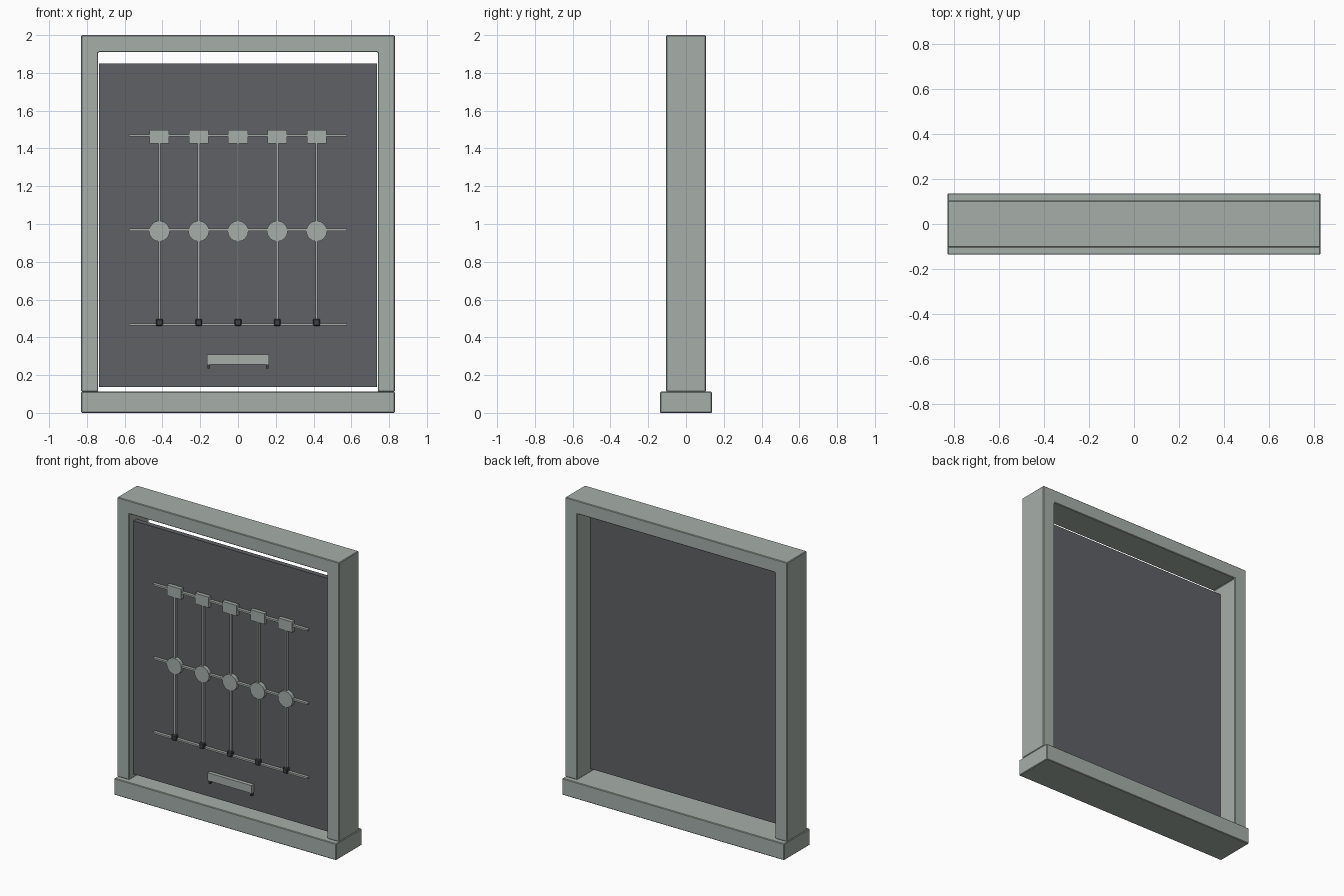
import bpy, bmesh, math
from mathutils import Matrix

cube = bpy.data.objects.get("Cube")
if cube:
    bpy.data.objects.remove(cube, do_unlink=True)


def material(name, r, g, b):
    m = bpy.data.materials.new(name)
    m.use_nodes = True
    m.diffuse_color = (r, g, b, 1)
    bsdf = next(n for n in m.node_tree.nodes if n.type == 'BSDF_PRINCIPLED')
    bsdf.inputs["Base Color"].default_value = (r, g, b, 1)
    bsdf.inputs["Roughness"].default_value = 0.7
    return m


PALE = material("pale grey green", 0.38, 0.43, 0.40)
DARK = material("slate grey", 0.115, 0.12, 0.13)
KNOB = material("charcoal", 0.05, 0.053, 0.056)


def finish(bm, name, mat, bevel=0):
    bmesh.ops.recalc_face_normals(bm, faces=bm.faces)
    mesh = bpy.data.meshes.new(name)
    bm.to_mesh(mesh)
    bm.free()
    mesh.materials.append(mat)
    ob = bpy.data.objects.new(name, mesh)
    bpy.context.collection.objects.link(ob)
    if bevel:
        mod = ob.modifiers.new("bevel", 'BEVEL')
        mod.width = bevel
        mod.segments = 1
    return ob


def box(name, mat, x, y, z, bevel=0):
    """Box from (min, max) pairs along each axis."""
    bm = bmesh.new()
    bmesh.ops.create_cube(bm, size=1)
    for v in bm.verts:
        for i, (lo, hi) in enumerate((x, y, z)):
            v.co[i] = lo if v.co[i] < 0 else hi
    return finish(bm, name, mat, bevel)


def around(c, half):
    return (c - half, c + half)


def disc(name, mat, x, z, radius, y):
    bm = bmesh.new()
    turn = Matrix.Translation((x, sum(y) / 2, z)) @ Matrix.Rotation(math.pi / 2, 4, 'X')
    bmesh.ops.create_cone(bm, cap_ends=True, segments=16, radius1=radius,
                          radius2=radius, depth=y[1] - y[0], matrix=turn)
    return finish(bm, name, mat)


# Surround: one arch-shaped profile pushed through its depth
W, IN, TOP, HEAD, SILL, D = 0.83, 0.74, 2.0, 1.91, 0.112, 0.105
bm = bmesh.new()
outline = [(-W, SILL), (-W, TOP), (W, TOP), (W, SILL),
           (IN, SILL), (IN, HEAD), (-IN, HEAD), (-IN, SILL)]
face = bm.faces.new([bm.verts.new((x, -D, z)) for x, z in outline])
ext = bmesh.ops.extrude_face_region(bm, geom=[face])
bmesh.ops.translate(bm, vec=(0, 2 * D, 0),
                    verts=[g for g in ext["geom"] if isinstance(g, bmesh.types.BMVert)])
finish(bm, "surround", PALE, 0.004)

# Base and hanging panel
box("base", PALE, (-W, W), around(0, 0.137), (0, SILL), 0.004)
FRONT = -0.065
box("panel", DARK, (-0.736, 0.736), (FRONT, -0.03), (0.138, 1.85))

# Horizontal rails
for label, z in (("lower", 0.468), ("middle", 0.97), ("upper", 1.468)):
    box(label + "_rail", PALE, around(0, 0.578), (-0.085, FRONT), around(z, 0.006))

# Five columns, each with a rod, block, disc and knob
for i in range(5):
    x = (i - 2) * 0.208
    n = str(i + 1)
    box("rod_" + n, PALE, around(x, 0.006), (-0.084, FRONT), (0.468, 1.468))
    box("block_" + n, PALE, around(x, 0.052), (-0.09, FRONT), (1.426, 1.498))
    disc("disc_" + n, PALE, x, 0.962, 0.055, (-0.09, FRONT))
    box("knob_" + n, KNOB, around(x, 0.018), (-0.095, FRONT), around(0.479, 0.019), 0.005)

# Tray plate with two small pegs under its ends
box("tray", PALE, around(0, 0.165), (-0.09, FRONT), (0.257, 0.31))
for side, x in (("right", -0.155), ("left", 0.155)):
    box(side + "_peg", KNOB, around(x, 0.006), (-0.085, FRONT), (0.235, 0.257))
